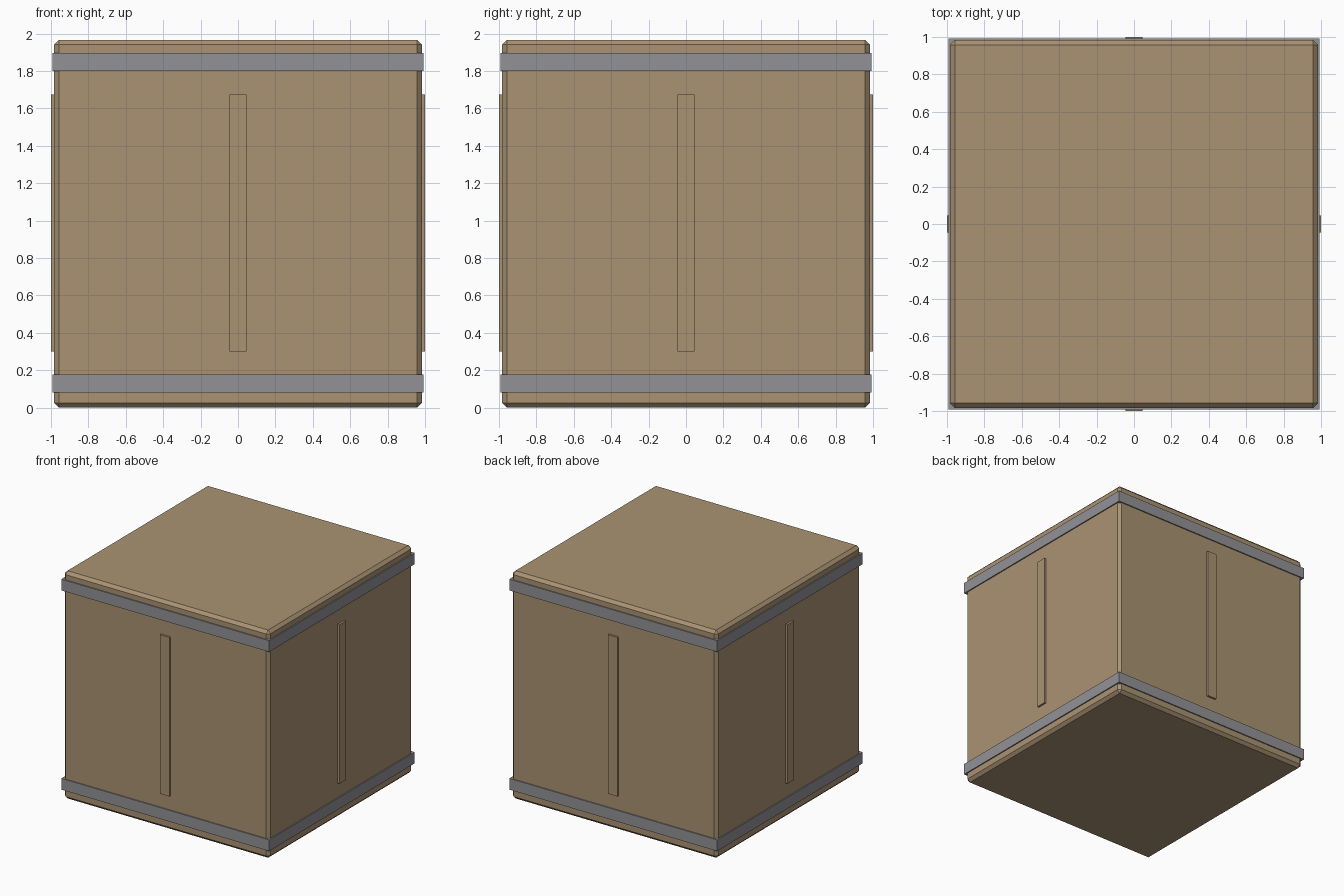
import bpy
import math

if "Cube" in bpy.data.objects:
    bpy.data.objects.remove(bpy.data.objects["Cube"])


def material(name, color):
    m = bpy.data.materials.new(name)
    m.diffuse_color = color
    m.use_nodes = True
    m.node_tree.nodes["Principled BSDF"].inputs["Base Color"].default_value = m.diffuse_color
    return m


wood = material("wood", (0.40, 0.29, 0.17, 1))
metal = material("metal", (0.29, 0.29, 0.31, 1))


def box(name, size, loc, mat, rot=0.0):
    bpy.ops.mesh.primitive_cube_add(size=1, location=loc, rotation=(0, 0, rot))
    ob = bpy.context.object
    ob.name = name
    ob.scale = size
    bpy.ops.object.transform_apply(location=False, rotation=False, scale=True)
    ob.data.materials.append(mat)
    return ob


# crate body with chamfered edges
body = box("crate_body", (1.966, 1.966, 1.966), (0, 0, 0.983), wood)
bevel = body.modifiers.new("chamfer", 'BEVEL')
bevel.width = 0.025
bevel.segments = 1

# metal bands around the bottom and top
for name, z in (("lower_band", 0.128), ("upper_band", 1.848)):
    box(name, (1.986, 1.986, 0.097), (0, 0, z), metal)

# one upright slat on each side
for i, side in enumerate(("right", "back", "left", "front")):
    a = i * math.pi / 2
    box(side + "_slat", (0.04, 0.09, 1.373),
        (0.98 * math.cos(a), 0.98 * math.sin(a), 0.987), wood, a)
